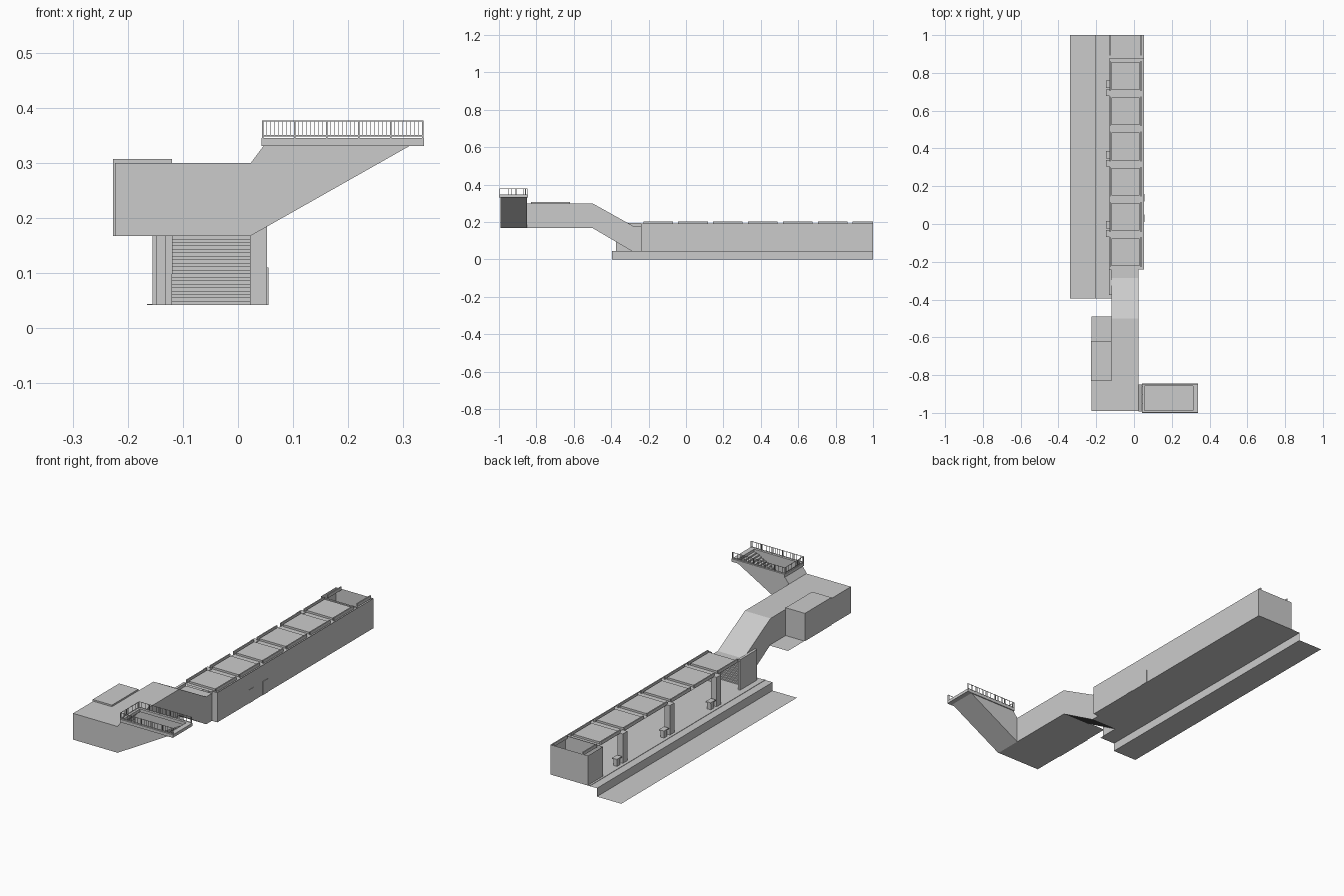
import bpy, bmesh

if "Cube" in bpy.data.objects:
    bpy.data.objects.remove(bpy.data.objects["Cube"])

mat = bpy.data.materials.new("concrete_grey")
mat.diffuse_color = (0.6, 0.6, 0.6, 1)
mat.use_nodes = True
mat.node_tree.nodes["Principled BSDF"].inputs["Base Color"].default_value = mat.diffuse_color


def make(name, polys):
    """Mesh object from a list of polygons (lists of points)."""
    bm = bmesh.new()
    for p in polys:
        bm.faces.new([bm.verts.new(v) for v in p])
    bmesh.ops.remove_doubles(bm, verts=bm.verts, dist=1e-5)
    me = bpy.data.meshes.new(name)
    bm.to_mesh(me)
    bm.free()
    me.materials.append(mat)
    ob = bpy.data.objects.new(name, me)
    bpy.context.collection.objects.link(ob)
    return ob


def flat_x(x, y0, y1, z0, z1):
    return [(x, y0, z0), (x, y1, z0), (x, y1, z1), (x, y0, z1)]


def flat_y(y, x0, x1, z0, z1):
    return [(x0, y, z0), (x1, y, z0), (x1, y, z1), (x0, y, z1)]


def flat_z(z, x0, x1, y0, y1):
    return [(x0, y0, z), (x1, y0, z), (x1, y1, z), (x0, y1, z)]


def box(x0, x1, y0, y1, z0, z1):
    return [flat_x(x0, y0, y1, z0, z1)[::-1], flat_x(x1, y0, y1, z0, z1),
            flat_y(y0, x0, x1, z0, z1), flat_y(y1, x0, x1, z0, z1)[::-1],
            flat_z(z0, x0, x1, y0, y1)[::-1], flat_z(z1, x0, x1, y0, y1)]


XL, XR = -0.155, 0.053          # platform hall sides
CL, CR = -0.12, 0.023           # stair corridor sides
ZP, ZH = 0.042, 0.192           # platform floor, hall top
ZC, ZT = 0.168, 0.30            # concourse floor, roof

# Track bed, platform edge and floor
make("track_bed", [flat_z(0, -0.34, -0.205, -0.395, 1)])
make("platform_face", [flat_x(-0.205, -0.395, 1, 0, ZP)])
make("platform_floor", [flat_z(ZP, -0.205, XL, -0.395, 1),
                        flat_z(ZP, XL, CL, -0.395, 1),
                        flat_z(ZP, CL, XR, -0.24, 1)])
make("platform_edge_strip", box(-0.165, XL, -0.395, 1, ZP, ZP + 0.002))

# Hall walls, with an open-topped room at the far end
make("hall_walls", [flat_x(XR, -0.24, 1, ZP, ZH),
                    flat_y(1, XL, XR, ZP, ZH),
                    flat_y(-0.24, CR, XR, ZP, ZH)])
make("end_room", [flat_x(XL, 0.88, 1, ZP, ZH),
                  flat_y(0.88, XL, XR, ZP, ZH)])
for i, y in enumerate((0.01, 0.12)):
    make("service_door_%d" % i, box(XR, XR + 0.002, y, y + 0.04, ZP, 0.11))

# Ceiling with repeated panels and side rails
make("ceiling", [flat_z(0.186, -0.13, XR, -0.24, 0.88)])
for i in range(7):
    y0 = -0.228 + i * 0.1865
    y1 = min(y0 + 0.158, 1)
    parts = []
    if i < 6:
        parts += box(-0.118, 0.028, y0 + 0.006, y1 - 0.006, 0.187, 0.197)
    for x in (-0.13, 0.034):
        parts += box(x, x + 0.006, y0, y1, 0.187, 0.203)
    make("ceiling_panel_%d" % i, parts)

# Columns along the platform with small benches
for i, y in enumerate((0.695, 0.322, -0.05)):
    make("column_%d" % i, box(-0.148, -0.118, y - 0.018, y + 0.018, ZP, 0.19))
    make("bench_%d" % i, box(-0.145, -0.125, y + 0.035, y + 0.06, ZP, 0.075))
    make("bench_top_%d" % i, box(-0.148, -0.12, y + 0.025, y + 0.065, 0.075, 0.08))

# Sloping stair corridor
profile = [(-0.5, ZC), (-0.285, ZP), (-0.24, ZP), (-0.24, 0.18),
           (-0.285, 0.18), (-0.5, ZT)]
make("corridor_walls", [[(x, y, z) for y, z in profile] for x in (CL, CR)])
make("corridor_roof", [
    [(CL, -0.5, ZT), (CR, -0.5, ZT), (CR, -0.285, 0.18), (CL, -0.285, 0.18)],
    flat_z(0.18, CL, CR, -0.285, -0.24)])
make("corridor_floor", [flat_z(ZP, CL, CR, -0.285, -0.24)])
make("corridor_side_block", box(-0.133, CL, -0.375, -0.24, ZP, 0.195))
N = 20
dy, dz = 0.215 / N, (ZC - ZP) / N
steps = []
for i in range(N):
    y, z = -0.285 - i * dy, ZP + i * dz
    steps += [flat_y(y, CL, CR, z, z + dz), flat_z(z + dz, CL, CR, y - dy, y)]
make("platform_stairs", steps)

# Concourse
XC = -0.224
make("concourse_floor", [flat_z(ZC, XC, CL, -0.99, -0.49),
                         flat_z(ZC, CL, CR, -0.99, -0.5)])
make("concourse_roof", [flat_z(ZT, XC, CL, -0.99, -0.62),
                        flat_z(ZT, CL, CR, -0.99, -0.5)])
make("concourse_walls", [flat_y(-0.99, XC, CR, ZC, ZT),
                         flat_x(XC, -0.99, -0.62, ZC, ZT),
                         flat_x(CL, -0.62, -0.5, ZC, ZT),
                         flat_x(CR, -0.85, -0.5, ZC, ZT)])
make("side_room", box(-0.227, CL, -0.83, -0.62, ZC, 0.308))
for i in range(4):
    x = -0.1 + i * 0.033
    make("ticket_gate_%d" % i, box(x, x + 0.01, -0.68, -0.64, ZC, 0.2))

# Exit passage rising to the street
Y0, Y1 = -0.992, -0.85
side = [(CR, ZC), (0.313, 0.332), (0.047, 0.332), (CR, ZT)]
make("exit_walls", [[(x, y, z) for x, z in side] for y in (Y0, Y1)])
make("exit_slopes", [
    [(CR, Y0, ZC), (0.313, Y0, 0.332), (0.313, Y1, 0.332), (CR, Y1, ZC)],
    [(CR, Y0, ZT), (CR, Y1, ZT), (0.047, Y1, 0.332), (0.047, Y0, 0.332)]])
N = 22
dx, dz = 0.29 / N, 0.164 / N
steps = []
for i in range(N):
    x, z = CR + i * dx, ZC + i * dz
    steps += [flat_x(x, Y0, Y1, z, z + dz), flat_z(z + dz, x, x + dx, Y0, Y1)]
make("exit_stairs", steps)

# Street-level kerb around the opening
make("exit_kerb", box(0.043, 0.338, -1, -0.988, 0.331, 0.346)
     + box(0.043, 0.338, -0.857, -0.845, 0.331, 0.346)
     + box(0.043, 0.055, -0.988, -0.857, 0.331, 0.346)
     + box(0.313, 0.338, -0.988, -0.857, 0.331, 0.346))

# Railings: posts, rails and thin bars on three sides
rail = []
for y in (-0.996, -0.849):
    for z in (0.349, 0.376):
        rail += box(0.044, 0.337, y - 0.001, y + 0.001, z, z + 0.002)
    for i in range(6):
        x = 0.045 + i * 0.0582
        rail += box(x - 0.0015, x + 0.0015, y - 0.0015, y + 0.0015, 0.346, 0.378)
        if i < 5:
            for k in range(1, 8):
                xb = x + k * 0.0582 / 8
                rail += box(xb - 0.0004, xb + 0.0004, y - 0.0004, y + 0.0004, 0.35, 0.377)
for z in (0.349, 0.376):
    rail += box(0.044, 0.046, -0.996, -0.849, z, z + 0.002)
for k in range(1, 16):
    y = -0.996 + k * 0.147 / 16
    w = 0.0015 if k % 5 == 0 else 0.0004
    rail += box(0.045 - w, 0.045 + w, y - w, y + w, 0.346, 0.377)
make("exit_railing", rail)
